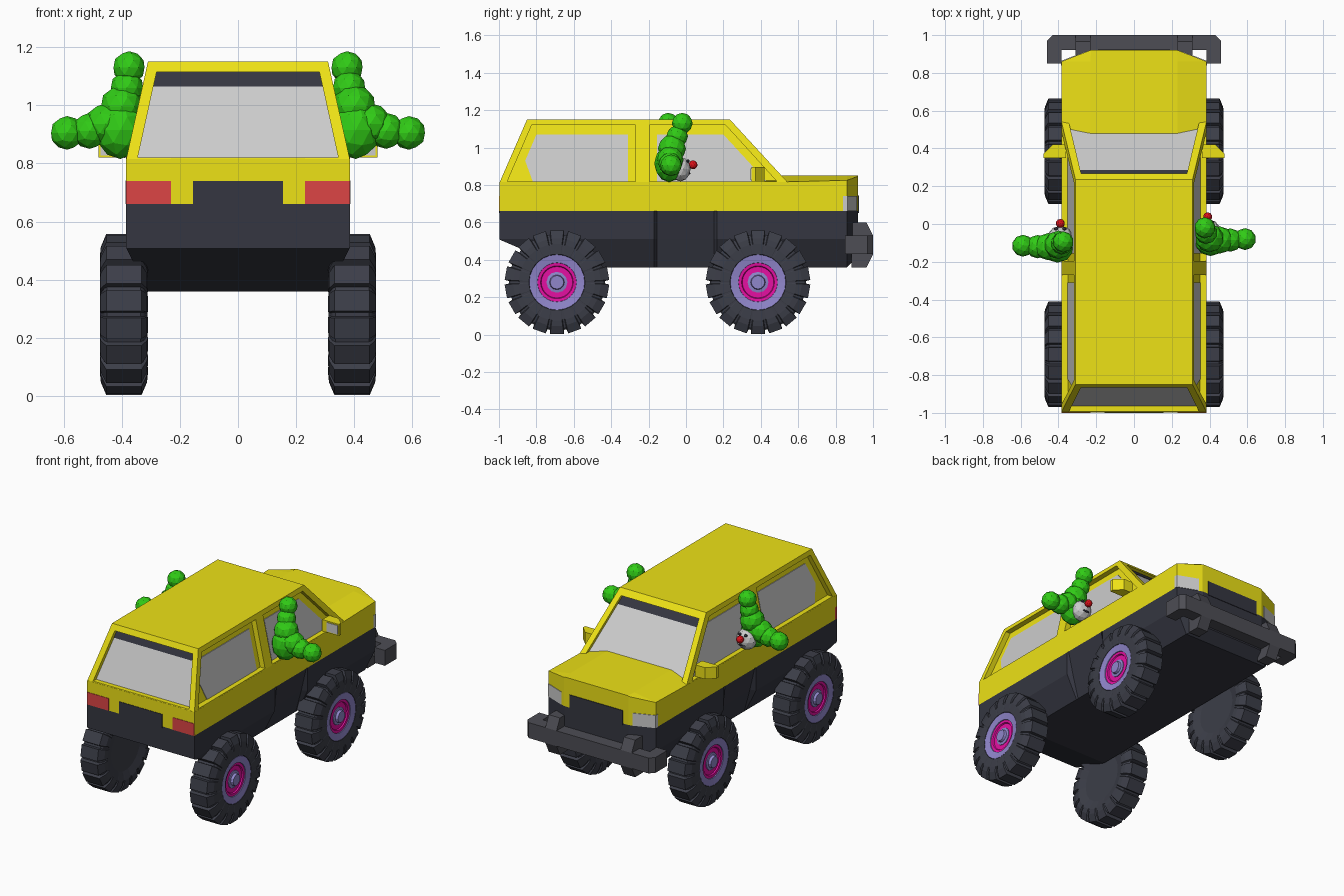
import bpy, bmesh
from math import sin, cos, radians
from mathutils import Matrix, Vector

if "Cube" in bpy.data.objects:
    bpy.data.objects.remove(bpy.data.objects["Cube"])


def mat(name, r, g, b):
    m = bpy.data.materials.new(name)
    m.diffuse_color = (r, g, b, 1)
    m.use_nodes = True
    m.node_tree.nodes["Principled BSDF"].inputs["Base Color"].default_value = m.diffuse_color
    return m


YELLOW = mat("yellow", .85, .76, .008)
DARK = mat("dark", .035, .037, .052)
TIRE = mat("rubber", .045, .048, .065)
STEEL = mat("steel", .075, .075, .09)
RED = mat("red", .72, .06, .06)
GREEN = mat("green", .03, .6, .008)
LILAC = mat("lilac", .28, .24, .6)
PINK = mat("pink", .78, .005, .36)
CRIMSON = mat("crimson", .7, .005, .01)


def finish(bm, name, m):
    bmesh.ops.remove_doubles(bm, verts=bm.verts, dist=1e-5)
    bmesh.ops.recalc_face_normals(bm, faces=bm.faces)
    me = bpy.data.meshes.new(name)
    bm.to_mesh(me)
    bm.free()
    if m:
        me.materials.append(m)
    ob = bpy.data.objects.new(name, me)
    bpy.context.collection.objects.link(ob)
    return ob


def loft(name, rings, m=None, wrap=False):
    """Skin closed rings and cap both ends; wrap=True spins open profiles all the way round."""
    bm = bmesh.new()
    vs = [[bm.verts.new(p) for p in r] for r in rings]
    n = len(vs[0])
    for a, b in zip(vs, vs[1:] + ([vs[0]] if wrap else [])):
        for i in range(n - 1 if wrap else n):
            j = (i + 1) % n
            bm.faces.new((a[i], a[j], b[j], b[i]))
    if not wrap:
        bm.faces.new(vs[0])
        bm.faces.new(vs[-1])
    return finish(bm, name, m)


def box(name, x, y, z, m=None):
    return loft(name, [[(x[0], y[0], h), (x[1], y[0], h), (x[1], y[1], h), (x[0], y[1], h)] for h in z], m)


def balls(name, items, m):
    """Low-poly balls given as centre, radius or radii."""
    bm = bmesh.new()
    for c, r in items:
        s = r if isinstance(r, tuple) else (r, r, r)
        bmesh.ops.create_icosphere(bm, subdivisions=2, radius=1,
                                   matrix=Matrix.Translation(c) @ Matrix.Diagonal((*s, 1)))
    return finish(bm, name, m)


def sym_ring(y, half):
    return [(x, y, z) for x, z in half] + [(-x, y, z) for x, z in reversed(half)]


# lower body: narrower at the bottom, dished between the wheels
rows = [(-.997, .385, .385, .512, .384, .508), (-.65, .385, .385, .51, .31, .36),
        (-.17, .385, .385, .51, .31, .36), (-.155, .385, .35, .51, .31, .36),
        (.15, .385, .35, .51, .31, .36), (.165, .385, .385, .51, .31, .36),
        (.86, .385, .385, .51, .31, .36), (.92, .23, .23, .51, .22, .42)]
loft("lower_body", [sym_ring(y, [(wb, zb), (wm, zm), (wt, .66)])
                    for y, wt, wm, zm, wb, zb in rows], DARK)

# upper body with raised hood
rows = [(-.997, .385, .815, .23, .816), (.4, .385, .815, .23, .816), (.45, .385, .815, .23, .85),
        (.86, .385, .825, .23, .85), (.92, .231, .846, .228, .85)]
loft("upper_body", [sym_ring(y, [(w, .66), (w, zs), (wi, zc)])
                    for y, w, zs, wi, zc in rows], YELLOW)

# cabin with recessed windows
cabin = loft("cabin", [[(w, a, z), (w, b, z), (-w, b, z), (-w, a, z)] for w, a, b, z in
                       ((.385, -.997, .545, .813), (.31, -.85, .235, 1.15))], YELLOW)


def t(z):
    return (z - .813) / .337


def side(s):
    return lambda y, z, d: (s * (.385 - .075 * t(z) - d), y, z)


def rear(x, z, d):
    return (x, -.997 + .147 * t(z) + d, z)


def front(x, z, d):
    return (x, .545 - .31 * t(z) - d, z)


def panel(name, pts, place, d0, d1, m=None):
    return loft(name, [[place(a, b, d) for a, b in pts] for d in (d0, d1)], m)


def cut_window(name, hole, glass, place):
    c = panel("window_cutter", hole, place, -.08, .035)
    c.hide_render = True
    mod = cabin.modifiers.new("window", 'BOOLEAN')
    mod.operation, mod.solver, mod.object = 'DIFFERENCE', 'EXACT', c
    bpy.context.view_layer.objects.active = cabin
    bpy.ops.object.modifier_apply(modifier=mod.name)
    bpy.data.objects.remove(c)
    panel(name, glass, place, .031, .05)


for s, tag in ((1, "right"), (-1, "left")):
    cut_window("rear_side_glass_" + tag,
               [(-.955, .82), (-.825, 1.12), (-.27, 1.12), (-.27, .82)],
               [(-.82, .82), (-.86, .93), (-.8, 1.07), (-.31, 1.07), (-.31, .82)], side(s))
    cut_window("front_side_glass_" + tag,
               [(-.195, .82), (-.195, 1.12), (.212, 1.12), (.485, .82)],
               [(-.155, .82), (-.155, 1.07), (.2, 1.07), (.43, .82)], side(s))
for tag, place in (("rear_window", rear), ("windscreen", front)):
    hole = [(-.345, .82), (-.28, 1.115), (.28, 1.115), (.345, .82)]
    cut_window(tag, hole, hole, place)
    panel(tag + "_shade", [(-.291, 1.065), (-.28, 1.115), (.28, 1.115), (.291, 1.065)],
          place, .028, .04, DARK)

# rear and front centre panels
box("rear_panel", (-.155, .155), (-1, -.98), (.65, .74), DARK)
box("grille", (-.19, .19), (.9, .924), (.65, .745), DARK)


# lamps and mirrors
def nose_y(x):
    return .92 - (x - .23) / .155 * .06


for s, tag in ((1, "right"), (-1, "left")):
    box("tail_lamp_" + tag, (s * .23, s * .385), (-1, -.98), (.66, .74), RED)
    loft("headlamp_" + tag, [[(s * x, nose_y(x) + d, z) for x, d in
                              ((.255, .004), (.387, .004), (.387, -.02), (.255, -.02))] for z in (.66, .742)])
    shape = [(.36, .35), (.48, .35), (.48, .372), (.43, .42), (.36, .42)]
    loft("mirror_" + tag, [[(s * x, y, z) for x, y in shape] for z in (.82, .895)], YELLOW)
    box("mirror_glass_" + tag, (s * .395, s * .473), (.346, .36), (.828, .887))

# front bumper with two uprights
half = [(.43, 1), (.46, .97), (.46, .85), (.385, .85), (.385, .92), (.31, .92), (.31, .9)]
loft("bumper", [[(x, y, z) for x, y in half] + [(-x, y, z) for x, y in reversed(half)]
                for z in (.43, .53)], STEEL)
for s, tag in ((1, "right"), (-1, "left")):
    prof = [(.885, .36), (.965, .36), (1, .43), (1, .53), (.965, .6), (.885, .6)]
    loft("bumper_upright_" + tag, [[(s * x, y, z) for y, z in prof] for x in (.23, .31)], STEEL)


# wheels
def spin(name, stations, s, cy, m):
    """Spin (x, r) profiles around the axle; stations are (degrees, profile)."""
    loft(name, [[(s * x, cy + r * sin(radians(a)), .28 + r * cos(radians(a))) for x, r in p]
                for a, p in stations], m, wrap=True)


GAP = [(.325, 0), (.325, .15), (.312, .2), (.325, .245), (.335, .257), (.45, .257),
       (.46, .245), (.473, .2), (.473, .15), (.445, .14), (.445, 0)]
LUG = [(.325, 0), (.325, .15), (.31, .205), (.313, .235), (.332, .28), (.453, .28),
       (.472, .235), (.475, .205), (.473, .15), (.445, .14), (.445, 0)]
tread = [(k * 20 + o, p) for k in range(18) for o, p in ((-7.5, LUG), (7.5, LUG), (8.5, GAP), (11.5, GAP))]


def disc(profile, n=24):
    return [(k * 360 / n, profile) for k in range(n)]


for s, tag in ((1, "right"), (-1, "left")):
    for cy, end in ((.385, "front"), (-.69, "rear")):
        label = end + "_" + tag
        spin("tire_" + label, tread, s, cy, TIRE)
        spin("rim_" + label, disc([(.44, .148), (.472, .148), (.465, .105), (.44, .1)]), s, cy, LILAC)
        spin("wheel_disc_" + label, disc([(.44, .106), (.46, .106), (.458, .088), (.45, .084),
                                          (.45, .06), (.45, 0)]), s, cy, PINK)
        spin("hub_" + label, disc([(.44, .056), (.455, .056), (.458, .04), (.474, .036), (.474, 0)], 12),
             s, cy, LILAC)

# two clowns in pointed caps leaning out of the front windows
for s, tag, dy, top in ((1, "right", 0, -.02), (-1, "left", -.035, -.095)):
    def at(x, y, z):
        return Vector((s * x, y + dy, z))
    tip = top - dy
    balls("cap_" + tag, [(at(.405, -.09, .915), (.085, .08, .1)), (at(.4, -.075, .995), .075),
                         (at(.382, (tip - .075) / 2, 1.06), .058), (at(.375, tip, 1.13), .056),
                         (at(.455, -.085, .935), .072), (at(.51, -.085, .912), .062),
                         (at(.588, -.08, .905), .058)], GREEN)
    balls("face_" + tag, [(at(.39, -.03, .885), (.066, .055, .066))], None)
    balls("nose_" + tag, [(at(.39, .038, .908), .024)], CRIMSON)
    balls("eyes_and_mouth_" + tag, [(at(.368, .01, .928), (.011, .009, .009)),
                                    (at(.412, .01, .928), (.011, .009, .009)),
                                    (at(.39, .016, .862), (.024, .008, .007))], DARK)
